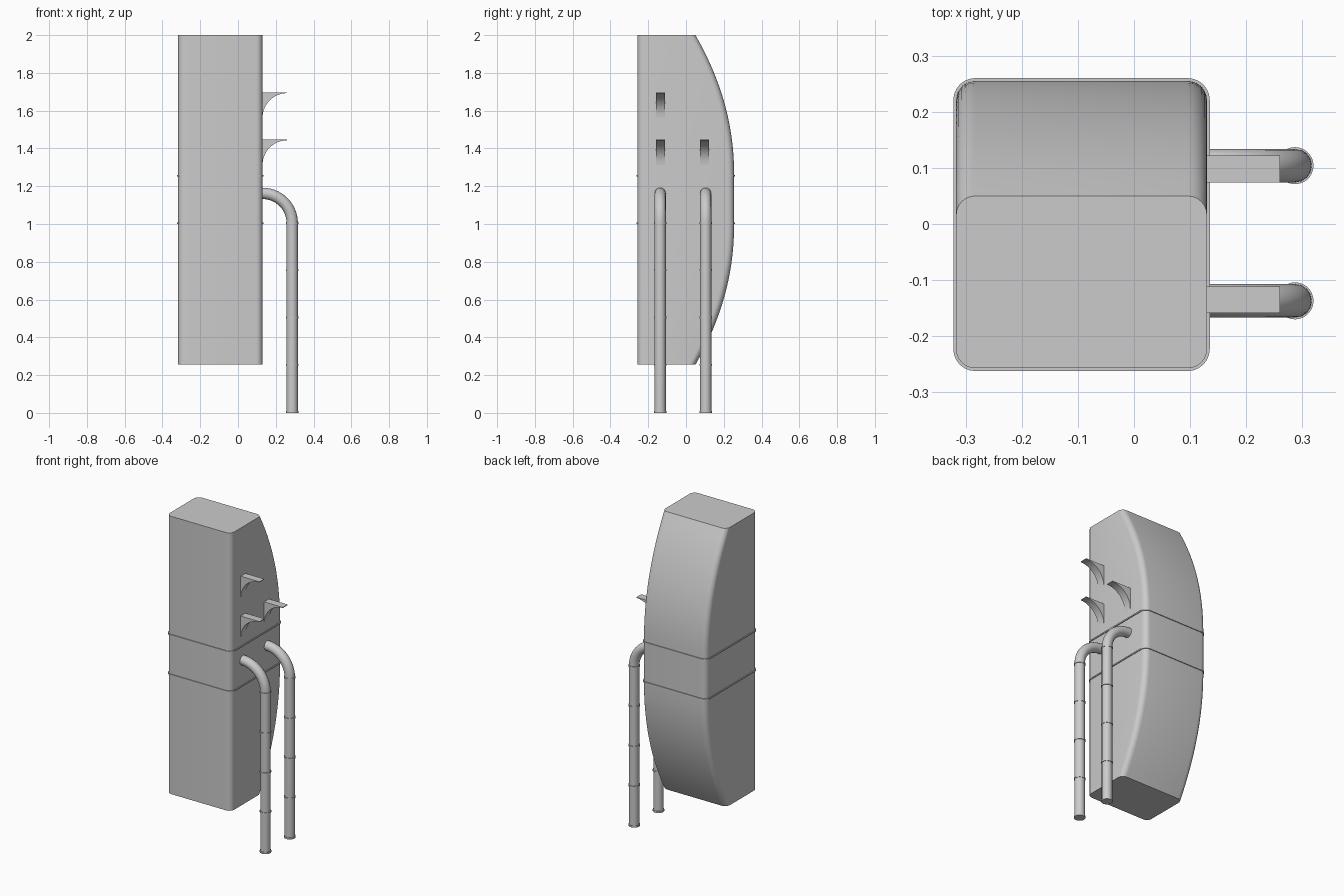
import bpy, bmesh
from math import pi, sin, cos, radians

cube = bpy.data.objects.get("Cube")
if cube:
    bpy.data.objects.remove(cube, do_unlink=True)

LEFT, RIGHT = -0.317, 0.130
FRONT, BACK = -0.257, 0.255
SEAMS = (1.005, 1.255)
BOTTOM, TOP = 0.255, 2.0


def add_mesh(name, bm, angle=30):
    bmesh.ops.recalc_face_normals(bm, faces=bm.faces)
    mesh = bpy.data.meshes.new(name)
    bm.to_mesh(mesh)
    bm.free()
    obj = bpy.data.objects.new(name, mesh)
    bpy.context.collection.objects.link(obj)
    bpy.ops.object.select_all(action='DESELECT')
    obj.select_set(True)
    bpy.context.view_layer.objects.active = obj
    bpy.ops.object.shade_smooth_by_angle(angle=radians(angle))
    return obj


def section(back, grow=0.0, radius=0.034, steps=6):
    """Rounded rectangle seen from above."""
    x0, x1 = LEFT - grow, RIGHT + grow
    y0, y1 = FRONT - grow, back + grow
    r = radius + grow
    corners = ((x1 - r, y1 - r), (x0 + r, y1 - r), (x0 + r, y0 + r), (x1 - r, y0 + r))
    points = []
    for quarter, (cx, cy) in enumerate(corners):
        for i in range(steps + 1):
            a = (quarter + i / steps) * pi / 2
            points.append((cx + r * cos(a), cy + r * sin(a)))
    return points


def loft(name, levels, grow=0.0):
    """Skin a stack of rounded rectangles given as (height, back edge)."""
    bm = bmesh.new()
    rings = [[bm.verts.new((x, y, z)) for x, y in section(back, grow)]
             for z, back in levels]
    for low, high in zip(rings, rings[1:]):
        for i in range(len(low)):
            j = (i + 1) % len(low)
            bm.faces.new((low[i], low[j], high[j], high[i]))
    bm.faces.new(rings[0])
    bm.faces.new(rings[-1])
    return add_mesh(name, bm)


def bowed(start, end, steps=14):
    """Back edge curving forward from the seam to the end of the body."""
    levels = []
    for i in range(steps + 1):
        t = i / steps
        levels.append((start + (end - start) * t, BACK - 0.205 * t ** 2.1))
    return levels


# Body: bowed lower and upper parts around a straight middle band
loft("lower_body", bowed(SEAMS[0], BOTTOM))
loft("middle_band", [(z, BACK) for z in SEAMS])
loft("upper_body", bowed(SEAMS[1], TOP))

# Thin raised seams
for label, z in zip(("lower", "upper"), SEAMS):
    loft(label + "_seam", [(z - 0.004, BACK), (z + 0.004, BACK)], grow=0.005)


def pipe(name, y):
    x, bend, steps = 0.287, 0.157, 14
    path = [(RIGHT - 0.02, y, SEAMS[0] + bend)]
    for i in range(steps + 1):
        a = pi / 2 * (1 - i / steps)
        path.append((x - bend + bend * cos(a), y, SEAMS[0] + bend * sin(a)))
    path.append((x, y, 0))
    curve = bpy.data.curves.new(name, 'CURVE')
    curve.dimensions = '3D'
    curve.bevel_depth = 0.030
    curve.bevel_resolution = 6
    curve.use_fill_caps = True
    spline = curve.splines.new('POLY')
    spline.points.add(len(path) - 1)
    for point, co in zip(spline.points, path):
        point.co = (*co, 1)
    obj = bpy.data.objects.new(name, curve)
    bpy.context.collection.objects.link(obj)
    bpy.ops.object.select_all(action='DESELECT')
    obj.select_set(True)
    bpy.context.view_layer.objects.active = obj
    bpy.ops.object.convert(target='MESH')
    bpy.ops.object.shade_smooth_by_angle(angle=radians(40))

    # Joint collars down the straight run
    for k in range(5):
        z = 0.005 + 0.25 * k
        bpy.ops.mesh.primitive_cylinder_add(vertices=28, radius=0.033, depth=0.01,
                                            location=(x, y, z))
        collar = bpy.context.object
        collar.name = f"{name}_collar_{k + 1}"
        bpy.ops.object.shade_smooth_by_angle(angle=radians(40))


pipe("front_pipe", -0.137)
pipe("back_pipe", 0.104)


def fin(name, y, top):
    """Flat-topped bracket with a concave quarter-round underside."""
    reach, width, steps = 0.13, 0.048, 12
    profile = [(RIGHT - 0.01, top - reach), (RIGHT - 0.01, top), (RIGHT + reach, top)]
    for i in range(steps + 1):
        a = pi / 2 + pi / 2 * i / steps
        profile.append((RIGHT + reach + reach * cos(a),
                        top - 0.004 - reach + reach * sin(a)))
    bm = bmesh.new()
    face = bm.faces.new([bm.verts.new((x, y - width / 2, z)) for x, z in profile])
    side = bmesh.ops.extrude_face_region(bm, geom=[face])
    verts = [v for v in side["geom"] if isinstance(v, bmesh.types.BMVert)]
    bmesh.ops.translate(bm, verts=verts, vec=(0, width, 0))
    add_mesh(name, bm)


fin("upper_fin", -0.135, 1.697)
fin("lower_front_fin", -0.135, 1.447)
fin("lower_back_fin", 0.098, 1.447)
